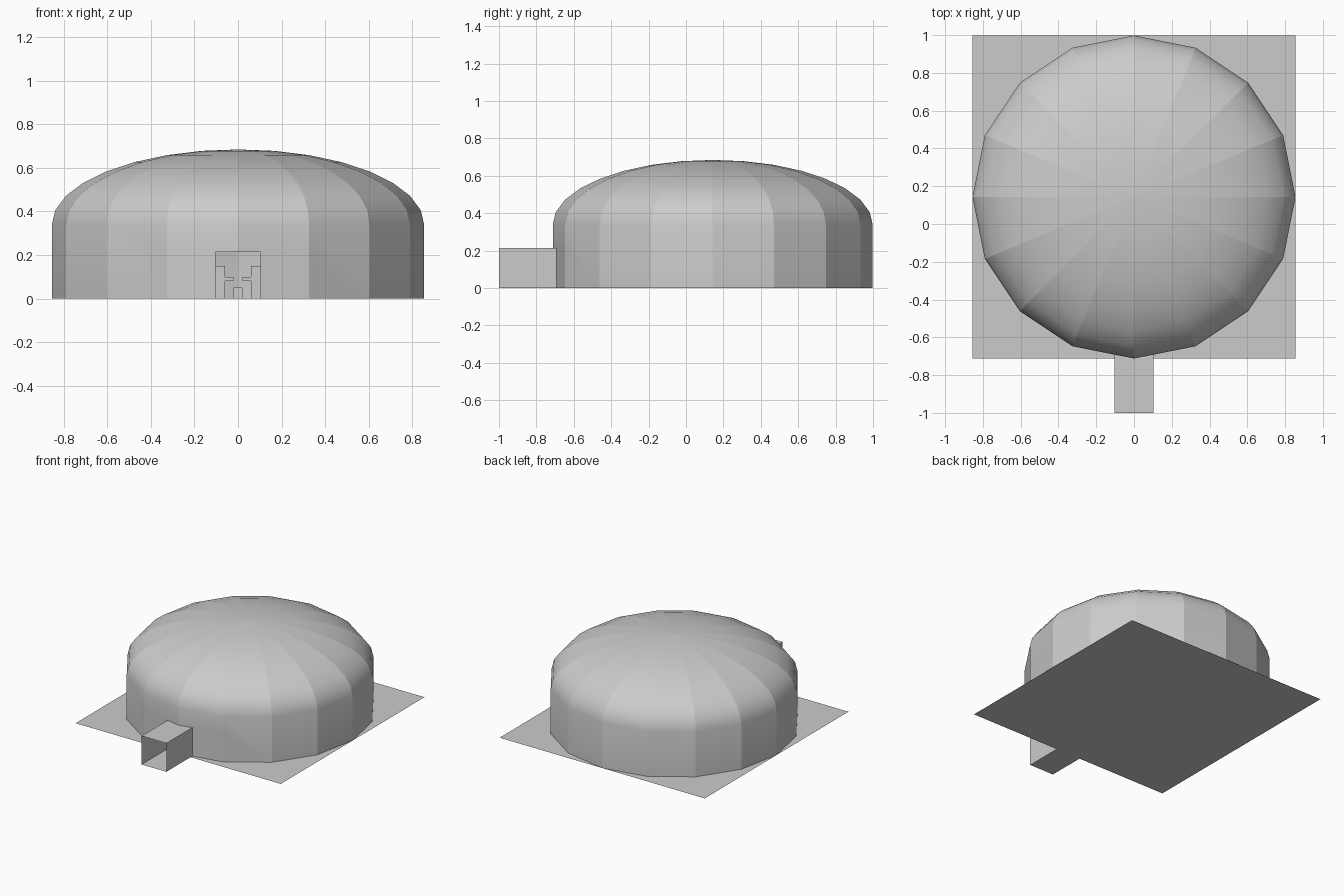
import bpy, bmesh, math
from mathutils import Vector

if "Cube" in bpy.data.objects:
    bpy.data.objects.remove(bpy.data.objects["Cube"])

CY, R, WALL, RISE, SIDES = 0.143, 0.855, 0.34, 0.345, 16
DW, DH = 0.103, 0.215          # doorway half width and height


def finish(bm, name):
    me = bpy.data.meshes.new(name)
    bm.to_mesh(me)
    bm.free()
    ob = bpy.data.objects.new(name, me)
    bpy.context.collection.objects.link(ob)
    return ob


def sheet(name, polys):
    bm = bmesh.new()
    for p in polys:
        bm.faces.new([bm.verts.new(c) for c in p])
    bmesh.ops.remove_doubles(bm, verts=bm.verts, dist=1e-5)
    return finish(bm, name)


def box(name, x0, x1, y0, y1, z0, z1):
    bm = bmesh.new()
    bmesh.ops.create_cube(bm, size=1)
    for v in bm.verts:
        v.co = ((x0 + x1) / 2 + v.co.x * (x1 - x0),
                (y0 + y1) / 2 + v.co.y * (y1 - y0),
                (z0 + z1) / 2 + v.co.z * (z1 - z0))
    return finish(bm, name)


# Sixteen-sided wall with an elliptical dome roof
profile = [(R, 0)] + [(R * math.cos(a), WALL + RISE * math.sin(a))
                      for a in (math.radians(11.25 * i) for i in range(8))]
bm = bmesh.new()
rings = [[bm.verts.new((r * math.sin(2 * math.pi * k / SIDES),
                        CY - r * math.cos(2 * math.pi * k / SIDES), z))
          for k in range(SIDES)] for r, z in profile]
top = bm.verts.new((0, CY, WALL + RISE))
for k in range(SIDES):
    n = (k + 1) % SIDES
    for lo, hi in zip(rings, rings[1:]):
        bm.faces.new((lo[k], lo[n], hi[n], hi[k]))
    bm.faces.new((rings[-1][k], rings[-1][n], top))
    # crisp seams between panels
    for lo, hi in zip(rings, rings[1:]):
        bm.edges.get((lo[k], hi[k])).smooth = False
    bm.edges.get((rings[-1][k], top)).smooth = False
for f in bm.faces:
    f.smooth = True

# Doorway through the two front wall panels
for co, no in (((0, 0, DH), (0, 0, 1)), ((DW, 0, 0), (1, 0, 0)), ((-DW, 0, 0), (1, 0, 0))):
    front = [f for f in bm.faces if f.calc_center_median().y < -0.6
             and f.calc_center_median().z < WALL and abs(f.calc_center_median().x) < 0.33]
    geom = set(front)
    for f in front:
        geom.update(f.edges)
        geom.update(f.verts)
    bmesh.ops.bisect_plane(bm, geom=list(geom), dist=1e-5, plane_co=Vector(co), plane_no=Vector(no))
gone = [f for f in bm.faces if all(v.co.z < DH + 1e-4 and abs(v.co.x) < DW + 1e-4
                                   and v.co.y < -0.5 for v in f.verts)]
bmesh.ops.delete(bm, geom=gone, context='FACES')
finish(bm, "dome_building")

# Square floor
sheet("floor", [[(-R, CY - R, 0), (R, CY - R, 0), (R, CY + R, 0), (-R, CY + R, 0)]])

# Open-ended entrance tunnel
yw, yf = CY - R + DW * math.tan(math.pi / SIDES), CY - R
sheet("entrance_tunnel", [
    [(-DW, -1, 0), (-DW, yf, 0), (DW, yf, 0), (DW, -1, 0)],
    [(-DW, -1, DH), (DW, -1, DH), (DW, yw, DH), (0, yf, DH), (-DW, yw, DH)],
    [(DW, -1, 0), (DW, yw, 0), (DW, yw, DH), (DW, -1, DH)],
    [(-DW, -1, 0), (-DW, -1, DH), (-DW, yw, DH), (-DW, yw, 0)]])

# Interior pieces glimpsed through the doorway
box("centre_pedestal", -0.02, 0.02, CY - 0.02, CY + 0.02, 0.001, 0.05)
for s, side in ((-1, "left"), (1, "right")):
    box(side + "_counter", *sorted((s * 0.02, s * 0.16)), CY + 0.2, CY + 0.26, 0.08, 0.1)
    box(side + "_cabinet", *sorted((s * 0.06, s * 0.16)), CY + 0.2, CY + 0.26, 0.001, 0.15)
